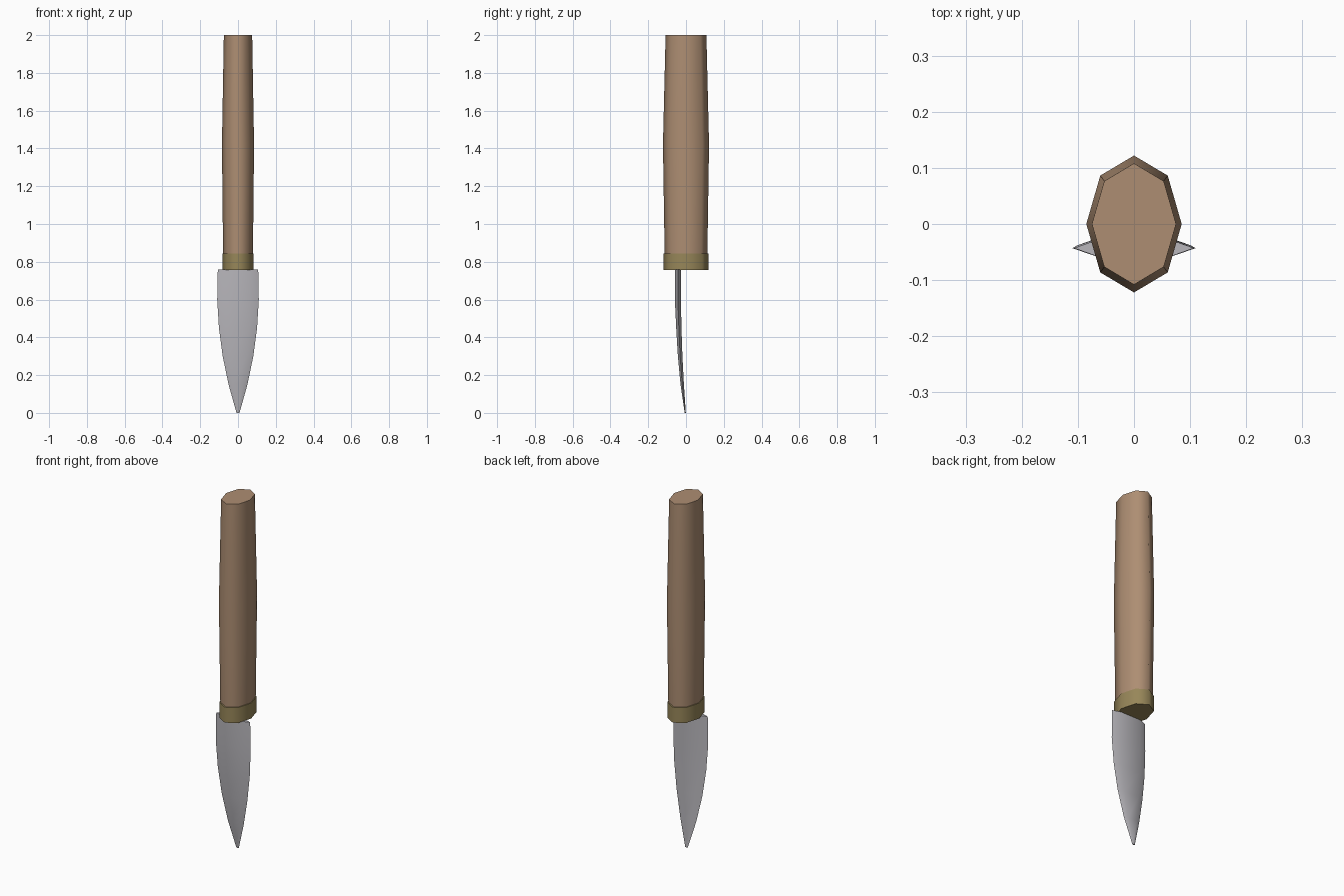
import bpy
import math

cube = bpy.data.objects.get("Cube")
if cube:
    bpy.data.objects.remove(cube, do_unlink=True)


def material(name, color):
    mat = bpy.data.materials.new(name)
    mat.use_nodes = True
    mat.diffuse_color = (*color, 1)
    mat.node_tree.nodes["Principled BSDF"].inputs["Base Color"].default_value = (*color, 1)
    return mat


def loft(name, rings, mat, angle):
    """Join equal-length rings of points into a capped solid, bottom to top."""
    n = len(rings[0])
    verts = [p for ring in rings for p in ring]
    faces = [tuple(reversed(range(n))), tuple(range(len(verts) - n, len(verts)))]
    for r in range(len(rings) - 1):
        for i in range(n):
            j = (i + 1) % n
            faces.append((r * n + i, r * n + j, (r + 1) * n + j, (r + 1) * n + i))
    mesh = bpy.data.meshes.new(name)
    mesh.from_pydata(verts, [], faces)
    mesh.materials.append(mat)
    obj = bpy.data.objects.new(name, mesh)
    bpy.context.collection.objects.link(obj)
    bpy.ops.object.select_all(action="DESELECT")
    obj.select_set(True)
    bpy.context.view_layer.objects.active = obj
    bpy.ops.object.shade_smooth_by_angle(angle=math.radians(angle))
    return obj


def oval(rx, ry, z, sides=8):
    steps = [2 * math.pi * i / sides for i in range(sides)]
    return [(rx * math.cos(a), ry * math.sin(a), z) for a in steps]


def blade_section(z, half_width, y, half_thick):
    """Flat-centred section with two bevelled cutting edges."""
    w, m, t = half_width, half_width * 0.58, half_thick
    return [(w, y, z), (m, y + t, z), (-m, y + t, z),
            (-w, y, z), (-m, y - t, z), (m, y - t, z)]


wood = material("brown wood", (0.42, 0.27, 0.17))
brass = material("dull brass", (0.31, 0.24, 0.10))
steel = material("grey steel", (0.48, 0.47, 0.50))

# Handle: eight-sided oval, swelling in the middle
loft("handle", [oval(0.079, 0.113, 0.84), oval(0.085, 0.122, 1.42),
                oval(0.075, 0.108, 2.0)], wood, 62)

# Collar between handle and blade
loft("collar", [oval(0.083, 0.120, 0.757), oval(0.083, 0.120, 0.845)], brass, 62)

# Blade: bowed forward, tapering down to the tip
stations = [(0.0, 0.008, -0.004, 0.003), (0.15, 0.050, -0.020, 0.009),
            (0.30, 0.081, -0.031, 0.012), (0.45, 0.101, -0.038, 0.014),
            (0.60, 0.110, -0.043, 0.016), (0.758, 0.107, -0.043, 0.016)]
loft("blade", [blade_section(*s) for s in stations], steel, 30)
